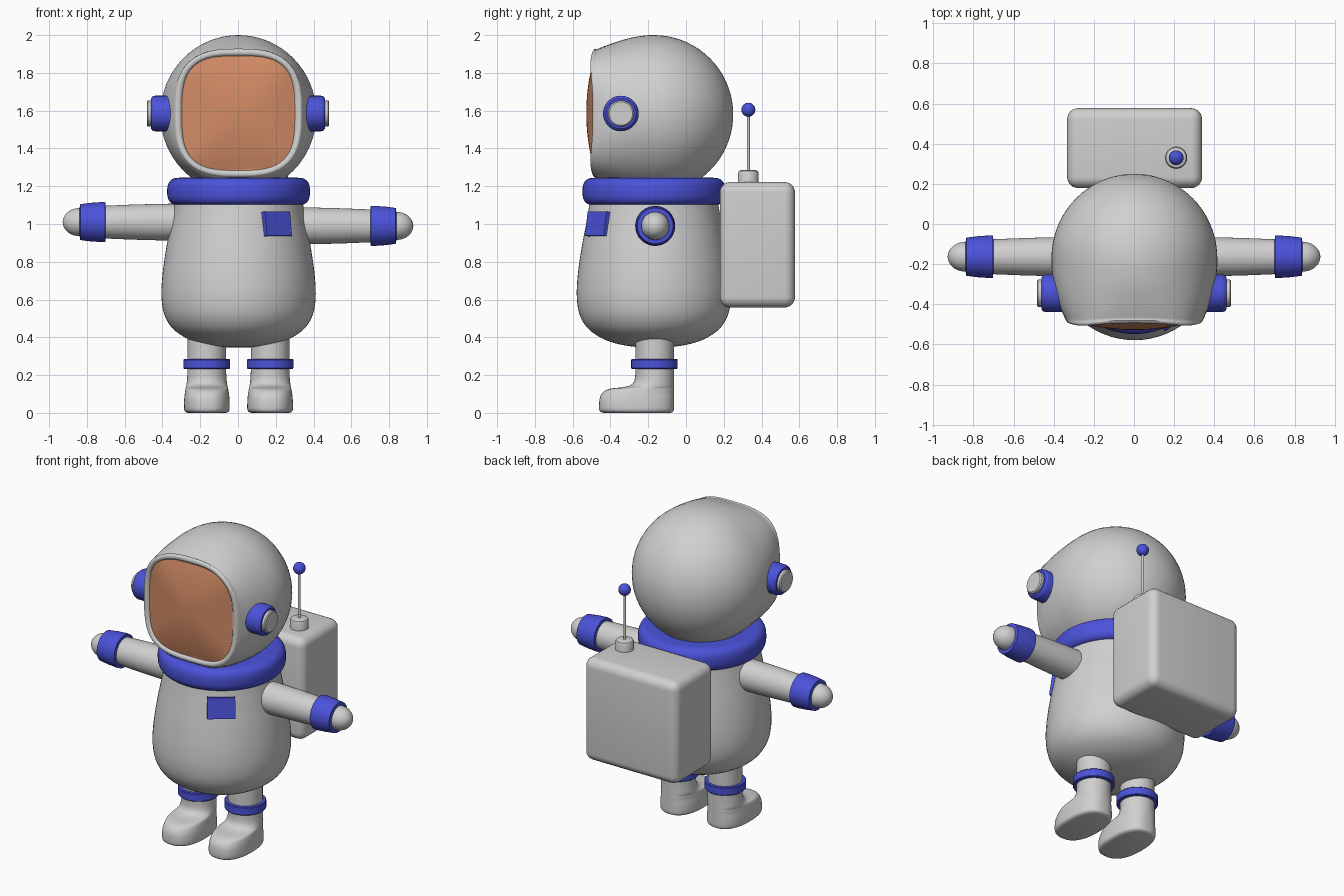
import bpy
import bmesh
from math import sin, cos, pi, radians, copysign

cube = bpy.data.objects.get("Cube")
if cube:
    bpy.data.objects.remove(cube, do_unlink=True)


def material(name, rgb):
    m = bpy.data.materials.new(name)
    m.use_nodes = True
    color = (*rgb, 1)
    m.diffuse_color = color
    m.node_tree.nodes["Principled BSDF"].inputs["Base Color"].default_value = color
    return m


GREY = material("suit_grey", (0.63, 0.63, 0.63))
BLUE = material("trim_blue", (0.07, 0.085, 0.7))
ORANGE = material("visor_orange", (0.65, 0.26, 0.13))

CY = -0.17      # depth of the body axis
SEG = 64


def finish(name, bm, mat, angle=35):
    bmesh.ops.recalc_face_normals(bm, faces=bm.faces)
    me = bpy.data.meshes.new(name)
    bm.to_mesh(me)
    bm.free()
    me.materials.append(mat)
    me.polygons.foreach_set("use_smooth", [True] * len(me.polygons))
    me.set_sharp_from_angle(angle=radians(angle))
    ob = bpy.data.objects.new(name, me)
    bpy.context.collection.objects.link(ob)
    return ob


def ring(axis, center, a, b=None, n=2.0, wave=0.0):
    """Superellipse outline around an axis; wave pushes its corners along -axis."""
    b = a if b is None else b
    pts = []
    for i in range(SEG):
        t = 2 * pi * i / SEG
        u = a * copysign(abs(cos(t)) ** (2 / n), cos(t))
        v = b * copysign(abs(sin(t)) ** (2 / n), sin(t))
        w = -wave * sin(2 * t) ** 2
        x, y, z = center
        pts.append({"x": (x + w, y + u, z + v),
                    "y": (x + u, y + w, z + v),
                    "z": (x + u, y + v, z + w)}[axis])
    return pts


def skin(name, rings, mat, angle=35):
    """Bridge outlines into a closed skin with capped ends."""
    bm = bmesh.new()
    loops = [[bm.verts.new(p) for p in r] for r in rings]
    for r, s in zip(loops, loops[1:]):
        for i in range(SEG):
            j = (i + 1) % SEG
            bm.faces.new((r[i], r[j], s[j], s[i]))
    bm.faces.new(loops[0])
    bm.faces.new(loops[-1])
    return finish(name, bm, mat, angle)


def spline(table, steps=5):
    """Smooth a table of rows with a Catmull-Rom curve."""
    ext = [table[0]] + table + [table[-1]]
    out = []
    for p, q, r, s in zip(ext, ext[1:], ext[2:], ext[3:]):
        for k in range(steps):
            t = k / steps
            out.append([0.5 * (2 * b + (c - a) * t + (2 * a - 5 * b + 4 * c - d) * t ** 2
                        + (3 * b - a - 3 * c + d) * t ** 3) for a, b, c, d in zip(p, q, r, s)])
    return out + [table[-1]]


def lathe_z(name, x, y, profile, mat, angle=35):
    return skin(name, [ring("z", (x, y, z), r) for z, r in profile], mat, angle)


def lathe_x(name, side, y, z, profile, mat, angle=35):
    return skin(name, [ring("x", (side * x, y, z), r) for x, r in profile], mat, angle)


def box(name, center, size, mat, bevel=0.0, segments=5):
    bm = bmesh.new()
    bmesh.ops.create_cube(bm, size=1)
    bmesh.ops.scale(bm, vec=size, verts=bm.verts)
    if bevel:
        bmesh.ops.bevel(bm, geom=bm.edges[:], offset=bevel, segments=segments,
                        profile=0.5, affect="EDGES")
    ob = finish(name, bm, mat, 40)
    ob.location = center
    return ob


# Torso
lathe_z("torso", 0.003, CY, spline([
    (0.345, 0.02), (0.352, 0.12), (0.37, 0.21), (0.4, 0.285), (0.45, 0.352), (0.52, 0.393),
    (0.61, 0.408), (0.72, 0.404), (0.86, 0.385), (1.0, 0.359), (1.1, 0.342), (1.2, 0.33)]), GREY, 60)

# Collar with a rounded section
collar = []
for k in range(25):
    t = pi * k / 24 - pi / 2
    collar.append((1.172 + 0.073 * copysign(abs(sin(t)) ** 0.75, t), 0.31 + 0.068 * cos(t) ** 0.75
                   if 0 < k < 24 else 0.31))
lathe_z("collar", 0.003, CY, collar, BLUE, 60)

# Helmet: round at the back, turning into a rounded square rim at the front
HZ = 1.58
shell = []
for k in range(1, 19):
    t = pi / 2 * k / 18
    shell.append((CY + 0.42 * cos(t), 0.413 * sin(t), 0.42 * sin(t), 2.0, 0.0))
shell += spline([
    (-0.21, 0.413, 0.419, 2.0, 0.0), (-0.3, 0.402, 0.404, 2.1, 0.0),
    (-0.4, 0.375, 0.373, 2.4, 0.004), (-0.465, 0.348, 0.348, 2.7, 0.01),
    (-0.488, 0.336, 0.336, 2.9, 0.012), (-0.494, 0.324, 0.324, 3.0, 0.012),
    (-0.491, 0.309, 0.311, 3.1, 0.012), (-0.48, 0.298, 0.302, 3.2, 0.01)], 4)
skin("helmet", [ring("y", (0.002, y, HZ + 0.007 * (y < -0.48)), a, b, n, w)
                for y, a, b, n, w in shell], GREY, 60)

# Domed visor filling the rim
visor = []
for k in range(14):
    t = 1 - k / 14
    visor.append(ring("y", (0.002, -0.484 - 0.044 * (1 - t * t), HZ + 0.007),
                      0.299 * t, 0.303 * t, 2 + 1.2 * t, 0.01 * t * t))
skin("visor", visor, ORANGE, 60)

for side, label, arm_z, leg_x in ((1, "left", 0.99, 0.17), (-1, "right", 1.01, -0.165)):
    # Ear piece
    lathe_x(label + "_ear_ring", side, -0.345, HZ + 0.005, [
        (0.33, 0.094), (0.44, 0.094), (0.453, 0.09), (0.461, 0.08), (0.461, 0.06)], BLUE)
    lathe_x(label + "_ear_cap", side, -0.345, HZ + 0.005, [
        (0.4, 0.069), (0.477, 0.069), (0.483, 0.062)], GREY)

    # Arm, cuff and rounded hand
    ay = -0.163
    lathe_x(label + "_arm", side, ay, arm_z, [
        (0.26, 0.098), (0.4, 0.097), (0.55, 0.093), (0.72, 0.086)], GREY)
    lathe_x(label + "_cuff", side, ay, arm_z, [
        (0.7, 0.085), (0.703, 0.105), (0.72, 0.106), (0.78, 0.102), (0.835, 0.095),
        (0.838, 0.078)], BLUE)
    hand = [(0.72, 0.074), (0.84, 0.074)]
    for k in range(1, 10):
        t = pi / 2 * k / 9.3
        hand.append((0.84 + 0.088 * sin(t), 0.074 * cos(t)))
    lathe_x(label + "_hand", side, ay, arm_z, hand, GREY, 60)

    # Leg flowing into the boot: height, toe, heel, half width, squareness
    boot = [(0.0, -0.435, -0.085, 0.1, 2.3), (0.006, -0.452, -0.07, 0.114, 2.4),
            (0.022, -0.46, -0.064, 0.121, 2.5), (0.07, -0.458, -0.064, 0.12, 2.5),
            (0.1, -0.447, -0.064, 0.117, 2.4), (0.12, -0.425, -0.064, 0.114, 2.4),
            (0.13, -0.39, -0.064, 0.112, 2.3), (0.136, -0.335, -0.064, 0.11, 2.2),
            (0.148, -0.293, -0.064, 0.108, 2.1), (0.175, -0.272, -0.064, 0.105, 2.0),
            (0.24, -0.268, -0.064, 0.102, 2.0), (0.46, -0.268, -0.064, 0.102, 2.0)]
    skin(label + "_leg", [ring("z", (leg_x, (f + h) / 2, z), w, (h - f) / 2, n)
                          for z, f, h, w, n in spline(boot, 3)], GREY, 60)
    lathe_z(label + "_ankle_band", leg_x, -0.167, [
        (0.233, 0.1), (0.233, 0.12), (0.237, 0.123), (0.281, 0.123), (0.285, 0.12),
        (0.285, 0.1)], BLUE)

# Chest badge lying against the torso
badge = box("chest_badge", (0.204, -0.464, 1.0), (0.165, 0.036, 0.13), BLUE)
badge.rotation_euler = (radians(-8), 0, radians(37))

# Backpack
box("backpack", (0.003, 0.378, 0.89), (0.672, 0.398, 0.664), GREY, 0.055, 6)

# Antenna
AX, AY = 0.21, 0.33
lathe_z("antenna_base", AX, AY, [
    (1.2, 0.055), (1.268, 0.055), (1.28, 0.05), (1.285, 0.04)], GREY)
lathe_z("antenna_rod", AX, AY, [(1.27, 0.008), (1.59, 0.008)], GREY)
bm = bmesh.new()
bmesh.ops.create_uvsphere(bm, u_segments=32, v_segments=16, radius=0.037)
ball = finish("antenna_ball", bm, BLUE)
ball.location = (AX, AY, 1.605)
